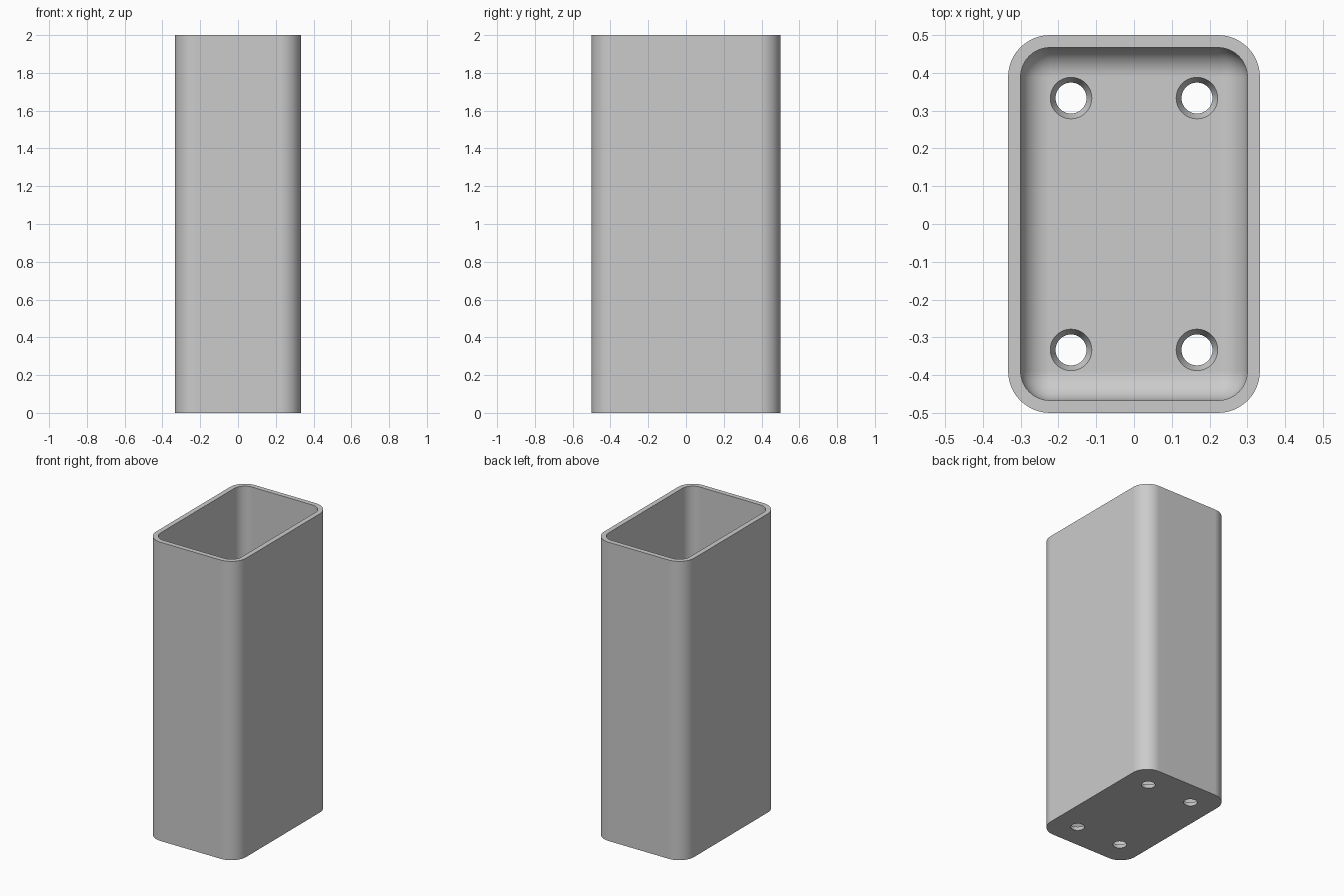
import bpy, bmesh
from math import pi, cos, sin

default = bpy.data.objects.get("Cube")
if default:
    bpy.data.objects.remove(default, do_unlink=True)

HALF_X, HALF_Y, HEIGHT = 1 / 3, 0.5, 2.0
OUTER_R, WALL, FLOOR = 0.111, 0.033, 0.033
INNER_R = OUTER_R - WALL
STEPS = 12

grey = bpy.data.materials.new("plain_grey")
grey.use_nodes = True
colour = (0.6, 0.6, 0.6, 1)
grey.diffuse_color = colour
grey.node_tree.nodes["Principled BSDF"].inputs["Base Color"].default_value = colour


def ring(bm, radius, z):
    """Rounded rectangle whose corner centres stay fixed for every radius."""
    cx, cy = HALF_X - OUTER_R, HALF_Y - OUTER_R
    verts = []
    for q, (sx, sy) in enumerate([(1, 1), (-1, 1), (-1, -1), (1, -1)]):
        for i in range(STEPS + 1):
            a = (q + i / STEPS) * pi / 2
            verts.append(bm.verts.new((sx * cx + radius * cos(a),
                                       sy * cy + radius * sin(a), z)))
    return verts


# Hollow box: outer wall, rim, inner wall, rounded inner edge, floor
profile = [(OUTER_R, 0), (OUTER_R, HEIGHT), (INNER_R, HEIGHT)]
for i in range(STEPS):
    a = i / STEPS * pi / 2
    profile.append((INNER_R * cos(a), FLOOR + INNER_R * (1 - sin(a))))
profile.append((0.0005, FLOOR))

bm = bmesh.new()
rings = [ring(bm, r, z) for r, z in profile]
for low, high in zip(rings, rings[1:]):
    for i in range(len(low)):
        j = (i + 1) % len(low)
        bm.faces.new((low[i], low[j], high[j], high[i]))
bm.faces.new(rings[0])
bm.faces.new(rings[-1])
bmesh.ops.remove_doubles(bm, verts=bm.verts, dist=0.0003)
bmesh.ops.recalc_face_normals(bm, faces=bm.faces)
mesh = bpy.data.meshes.new("box_body")
bm.to_mesh(mesh)
bm.free()
mesh.materials.append(grey)
body = bpy.data.objects.new("box_body", mesh)
bpy.context.collection.objects.link(body)

# Four tapered drain holes, wider at the top of the floor
TOP_R, LOW_R, EXTRA = 0.055, 0.041, 0.01
slope = (TOP_R - LOW_R) / FLOOR
bm = bmesh.new()
for x in (-HALF_X / 2, HALF_X / 2):
    for y in (-HALF_Y * 2 / 3, HALF_Y * 2 / 3):
        cone = bmesh.ops.create_cone(
            bm, cap_ends=True, segments=48, depth=FLOOR + 2 * EXTRA,
            radius1=LOW_R - slope * EXTRA, radius2=TOP_R + slope * EXTRA)
        bmesh.ops.translate(bm, verts=cone["verts"], vec=(x, y, FLOOR / 2))
mesh = bpy.data.meshes.new("hole_cutter")
bm.to_mesh(mesh)
bm.free()
mesh.materials.append(grey)
cutter = bpy.data.objects.new("hole_cutter", mesh)
bpy.context.collection.objects.link(cutter)
cutter.hide_render = True

cut = body.modifiers.new("drain_holes", "BOOLEAN")
cut.operation = "DIFFERENCE"
cut.solver = "EXACT"
cut.object = cutter

bpy.ops.object.select_all(action="DESELECT")
body.select_set(True)
bpy.context.view_layer.objects.active = body
bpy.ops.object.modifier_apply(modifier=cut.name)
bpy.data.objects.remove(cutter, do_unlink=True)

# Smooth rounded walls with crisp rim and hole edges
bpy.ops.object.shade_smooth_by_angle(angle=pi / 6)
weighted = body.modifiers.new("weighted_normals", "WEIGHTED_NORMAL")
weighted.keep_sharp = True
